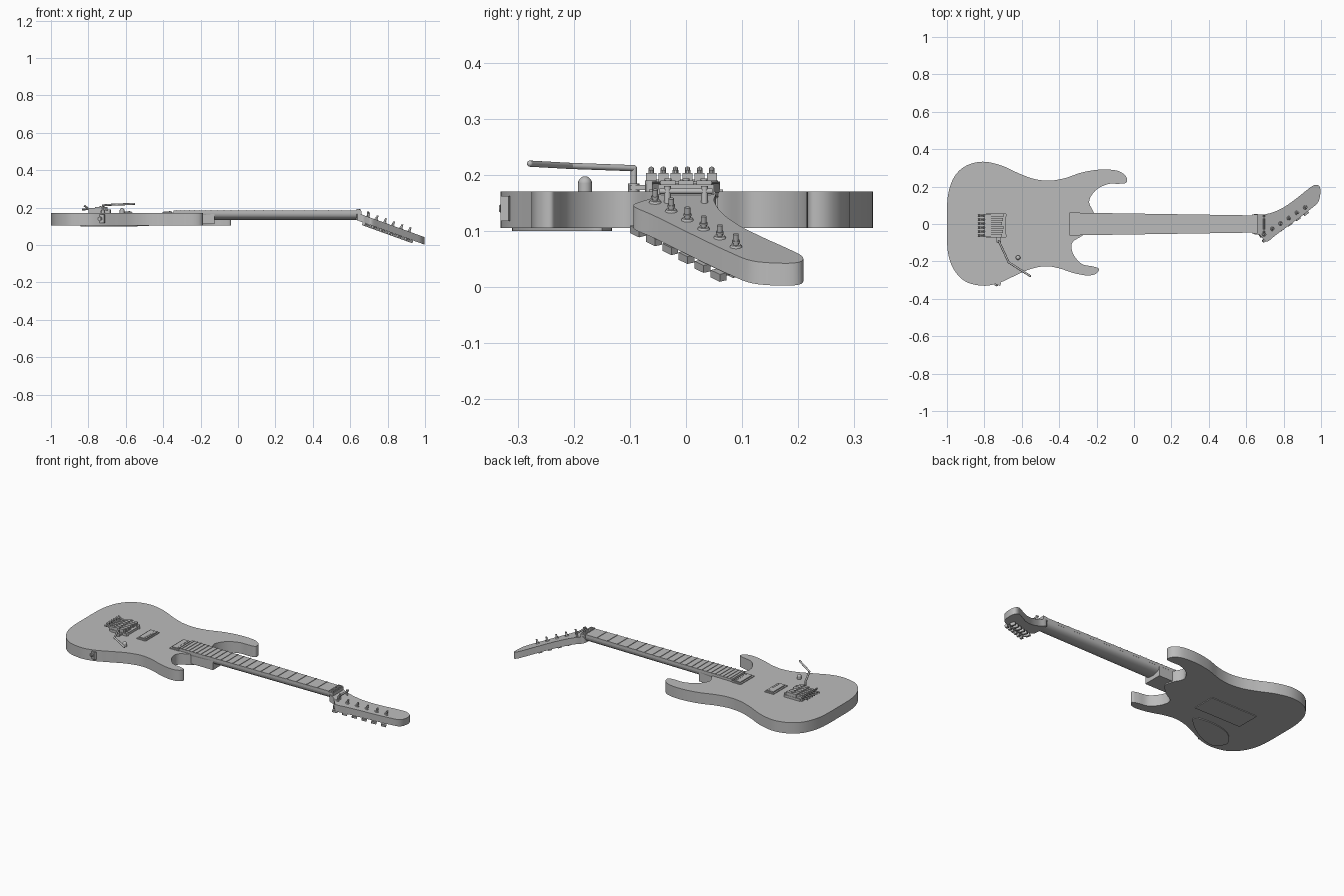
import bpy, bmesh, math
from mathutils import Vector, Matrix

cube = bpy.data.objects.get("Cube")
if cube:
    bpy.data.objects.remove(cube)

grey = bpy.data.materials.new("plain grey")
grey.use_nodes = True
grey.diffuse_color = (0.5, 0.5, 0.5, 1)
grey.node_tree.nodes["Principled BSDF"].inputs["Base Color"].default_value = (0.5, 0.5, 0.5, 1)


def finish(name, bm, angle=35):
    bmesh.ops.recalc_face_normals(bm, faces=bm.faces)
    mesh = bpy.data.meshes.new(name)
    bm.to_mesh(mesh)
    bm.free()
    mesh.materials.append(grey)
    obj = bpy.data.objects.new(name, mesh)
    bpy.context.collection.objects.link(obj)
    bpy.ops.object.select_all(action="DESELECT")
    obj.select_set(True)
    bpy.context.view_layer.objects.active = obj
    bpy.ops.object.shade_smooth_by_angle(angle=math.radians(angle))
    return obj


def smooth_loop(pts, steps=6):
    """Closed spline through the given points."""
    out, n = [], len(pts)
    for i in range(n):
        a, b, c, d = (Vector(pts[(i + k) % n]) for k in (-1, 0, 1, 2))
        for s in range(steps):
            t = s / steps
            out.append(b + (c - a) * t / 2 + (a * 2 - b * 5 + c * 4 - d) * t * t / 2
                       + (b * 3 - a - c * 3 + d) * t ** 3 / 2)
    return out


def slab(name, pts, top, thick):
    """Extrude an outline downwards; top(x) gives the upper height."""
    bm = bmesh.new()
    face = bm.faces.new([bm.verts.new((x, y, top(x))) for x, y in pts])
    res = bmesh.ops.extrude_face_region(bm, geom=[face])
    down = [v for v in res["geom"] if isinstance(v, bmesh.types.BMVert)]
    bmesh.ops.translate(bm, verts=down, vec=(0, 0, -thick))
    return finish(name, bm)


def box(name, lo, hi, frame=None):
    lo, hi = Vector(lo), Vector(hi)
    bm = bmesh.new()
    bmesh.ops.create_cube(bm, size=1)
    for v in bm.verts:
        v.co = (lo + hi) / 2 + v.co * (hi - lo)
    if frame:
        bm.transform(frame)
    return finish(name, bm)


def rod(name, a, b, r, r2=None, sides=16):
    a, b = Vector(a), Vector(b)
    bm = bmesh.new()
    bmesh.ops.create_cone(bm, cap_ends=True, segments=sides, radius1=r,
                          radius2=r if r2 is None else r2, depth=(b - a).length)
    turn = (b - a).to_track_quat("Z", "Y").to_matrix().to_4x4()
    bm.transform(Matrix.Translation((a + b) / 2) @ turn)
    return finish(name, bm)


def dome(name, centre, r):
    bm = bmesh.new()
    bmesh.ops.create_uvsphere(bm, u_segments=16, v_segments=10, radius=r)
    bmesh.ops.translate(bm, verts=bm.verts, vec=centre)
    return finish(name, bm)


# Body
TOP, BOTTOM = 0.17, 0.105
body = [(-1, 0), (-.995, .15), (-.962, .25), (-.9, .31), (-.81, .333), (-.71, .313),
        (-.61, .268), (-.53, .24), (-.45, .232), (-.37, .245), (-.28, .275), (-.18, .291),
        (-.09, .285), (-.045, .257), (-.04, .222), (-.08, .215), (-.14, .213), (-.205, .18),
        (-.24, .12), (-.215, .06), (-.21, 0), (-.27, -.058), (-.33, -.1), (-.325, -.16),
        (-.28, -.213), (-.22, -.227), (-.188, -.24), (-.205, -.267), (-.255, -.275),
        (-.33, -.26), (-.4, -.237), (-.475, -.226), (-.56, -.243), (-.65, -.283),
        (-.73, -.318), (-.81, -.33), (-.9, -.308), (-.962, -.245), (-.995, -.15)]
slab("body", smooth_loop(body), lambda x: TOP, TOP - BOTTOM)

# Back covers
box("spring_cover", (-.78, -.07, BOTTOM - .004), (-.475, .07, BOTTOM + .002))
cover = [(-.54, -.15), (-.65, -.132), (-.77, -.16), (-.843, -.24), (-.8, -.308),
         (-.7, -.285), (-.59, -.215)]
slab("control_cover", smooth_loop(cover), lambda x: BOTTOM + .002, .007)

# Neck: half-round sections lofted along its length
NUT, END = .63, -.345


def half_width(x):
    return .061 + (.046 - .061) * (x - END) / (NUT - END)


bm = bmesh.new()
rings = []
for x in (-.29, -.1, .2, .5, .66):
    w = half_width(x)
    arc = [(-w * math.cos(math.pi * k / 14), TOP + .002 - .037 * math.sin(math.pi * k / 14) ** .8)
           for k in range(15)]
    rings.append([bm.verts.new((x, y, z)) for y, z in arc])
for a, b in zip(rings, rings[1:]):
    for k in range(15):
        bm.faces.new((a[k], a[(k + 1) % 15], b[(k + 1) % 15], b[k]))
bm.faces.new(rings[0])
bm.faces.new(rings[-1])
finish("neck", bm)
box("neck_heel", (-.34, -.057, .112), (-.125, .057, TOP))

# Fretboard and frets
board = [(END, half_width(END)), (NUT, half_width(NUT)),
         (NUT, -half_width(NUT)), (END, -half_width(END))]
slab("fretboard", board, lambda x: .185, .016)
SCALE = 1.335
for n in range(1, 23):
    x = NUT - SCALE * (1 - 2 ** (-n / 12))
    w = half_width(x)
    box("fret", (x - .002, -w, .184), (x + .002, w, .188))

# Headstock, sloping down from the nut
SLOPE = .36


def head_top(x):
    return .171 - SLOPE * (x - .64)


head = [(.635, .046), (.69, .05), (.75, .065), (.81, .095), (.87, .138), (.92, .178),
        (.96, .206), (.988, .205), (.997, .175), (.985, .118), (.94, .076), (.88, .03),
        (.82, -.014), (.76, -.058), (.715, -.093), (.693, -.082), (.67, -.057), (.635, -.046)]
slab("headstock", smooth_loop(head, 5), head_top, .04)

# Locking nut and string bar
box("nut_base", (NUT, -.05, .165), (.66, .05, .183))
for y in (-.032, 0, .032):
    box("nut_clamp", (.632, y - .013, .183), (.657, y + .013, .19))
    rod("nut_bolt", (.645, y, .19), (.645, y, .194), .006)
rod("string_bar", (.695, -.047, .171), (.695, .047, .171), .005)
for y in (-.033, .033):
    rod("bar_screw", (.695, y, .148), (.695, y, .18), .006)

# Tuners, in a frame that lies on the headstock
tilt = math.atan(SLOPE)
for i in range(6):
    x, y = .695 + .044 * i, -.055 + .0288 * i
    frame = (Matrix.Translation((x, y, head_top(x))) @ Matrix.Rotation(tilt, 4, "Y")
             @ Matrix.Rotation(math.radians(-55), 4, "Z"))
    rod("tuner_washer", frame @ Vector((0, 0, -.002)), frame @ Vector((0, 0, .004)), .012, .009)
    rod("tuner_post", frame @ Vector((0, 0, 0)), frame @ Vector((0, 0, .024)), .005)
    rod("tuner_collar", frame @ Vector((0, 0, .008)), frame @ Vector((0, 0, .012)), .007)
    box("tuner_housing", (-.012, -.011, -.053), (.014, .011, -.036), frame)
    rod("tuner_shaft", frame @ Vector((.01, 0, -.046)), frame @ Vector((.04, 0, -.046)), .004)
    box("tuner_button", (.03, -.014, -.053), (.045, .014, -.039), frame)

# Pickups
for name, x in (("neck_pickup", -.373), ("bridge_pickup", -.59)):
    box(name + "_ring", (x - .033, -.066, TOP - .002), (x + .027, .066, TOP + .004))
    box(name, (x - .024, -.056, TOP), (x + .02, .056, TOP + .01))
    for k in range(6):
        y = -.042 + .0168 * k
        rod("pole_piece", (x + .009, y, TOP + .01), (x + .009, y, TOP + .012), .004, sides=10)

# Tremolo bridge
MID = -.008
box("bridge_plate", (-.79, MID - .065, TOP), (-.685, MID + .065, TOP + .014))
box("bridge_rear_block", (-.80, MID - .06, TOP), (-.765, MID + .06, TOP + .022))
for side in (-1, 1):
    rod("pivot_post", (-.69, MID + side * .055, TOP), (-.69, MID + side * .055, TOP + .02), .01)
for k in range(6):
    y = MID - .054 + .0216 * k
    box("saddle", (-.765, y - .009, TOP + .012), (-.705 + .004 * (k % 3), y + .009, TOP + .033))
    box("saddle_tail", (-.80, y - .007, TOP + .018), (-.765, y + .007, TOP + .028))
    rod("saddle_screw", (-.735, y, TOP + .033), (-.735, y, TOP + .039), .005, sides=10)
    rod("string_bolt", (-.835, y, TOP + .02), (-.795, y, TOP + .022), .005, sides=10)
    rod("fine_tuner", (-.80, y, TOP + .024), (-.822, y, TOP + .041), .005, sides=10)

# Tremolo arm
path = [(-.722, -.093, TOP), (-.722, -.093, .212), (-.67, -.205, .216), (-.555, -.278, .22)]
for a, b in zip(path, path[1:]):
    rod("tremolo_arm", a, b, .0055)
    dome("tremolo_arm_joint", b, .0055)
rod("arm_socket", path[0], (-.722, -.093, .185), .01)
box("arm_bracket", (-.735, -.1, TOP + .003), (-.71, -.06, TOP + .012))

# Volume knob
rod("volume_knob", (-.62, -.18, TOP), (-.62, -.18, .185), .0125)
dome("volume_knob_cap", (-.62, -.18, .185), .0125)

# Output jack on the rim
jack = Matrix.Translation((-.735, -.319, .14)) @ Matrix.Rotation(math.radians(-22), 4, "Z")
box("jack_plate", (-.022, -.004, -.022), (.022, .012, .022), jack)
rod("jack_nut", jack @ Vector((0, 0, 0)), jack @ Vector((0, -.009, 0)), .012, sides=6)
rod("jack_barrel", jack @ Vector((0, 0, 0)), jack @ Vector((0, -.013, 0)), .007)
